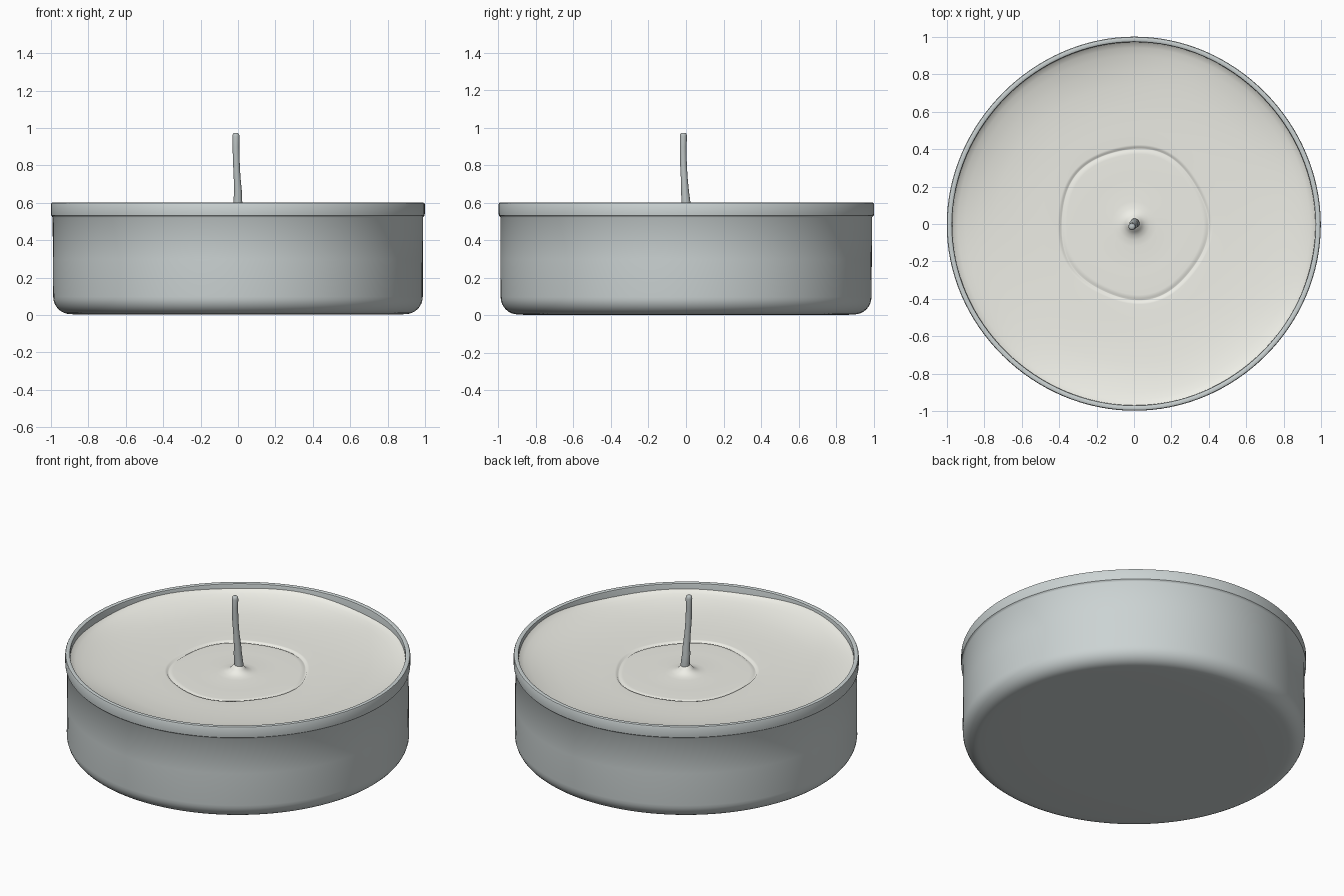
import bpy, bmesh, math
from mathutils import Vector

if "Cube" in bpy.data.objects:
    bpy.data.objects.remove(bpy.data.objects["Cube"])

SEG = 128


def material(name, rgb):
    m = bpy.data.materials.new(name)
    m.diffuse_color = (*rgb, 1)
    m.use_nodes = True
    m.node_tree.nodes["Principled BSDF"].inputs["Base Color"].default_value = m.diffuse_color
    return m


def finish(name, bm, mat, angle):
    bmesh.ops.recalc_face_normals(bm, faces=bm.faces)
    mesh = bpy.data.meshes.new(name)
    bm.to_mesh(mesh)
    bm.free()
    ob = bpy.data.objects.new(name, mesh)
    bpy.context.collection.objects.link(ob)
    mesh.materials.append(mat)
    bpy.ops.object.select_all(action='DESELECT')
    ob.select_set(True)
    bpy.context.view_layer.objects.active = ob
    bpy.ops.object.shade_smooth_by_angle(angle=math.radians(angle))
    return ob


def loft(name, rings, mat, angle=40, cap_start=True, cap_end=True):
    """Join closed rings of points, optionally capping the ends."""
    bm = bmesh.new()
    loops = [[bm.verts.new(p) for p in ring] for ring in rings]
    for a, b in zip(loops, loops[1:]):
        n = len(a)
        for i in range(n):
            j = (i + 1) % n
            bm.faces.new((a[i], a[j], b[j], b[i]))
    if cap_start:
        bm.faces.new(loops[0][::-1])
    if cap_end:
        bm.faces.new(loops[-1])
    return finish(name, bm, mat, angle)


def lathe(profile, shape):
    """Rings round z; shape(angle, r, z) bends the ideal circle by hand."""
    return [[shape(2 * math.pi * i / SEG, r, z) for i in range(SEG)]
            for r, z in profile]


def dent(a):
    return -0.003 + 0.003 * math.cos(4 * a) - 0.002 * math.sin(3 * a + 0.6)


def cup_shape(a, r, z):
    r2 = r * (1 + dent(a) * min(1, z / 0.5))
    return (r2 * math.cos(a), r2 * math.sin(a), z)


def wax_shape(a, r, z):
    edge = max(0, (r - 0.7) / 0.27)
    pool = math.exp(-((r - 0.4) / 0.1) ** 2)
    r2 = r * (1 + dent(a) * edge)
    r2 += pool * (0.006 * math.cos(2 * a + 2.8) + 0.007 * math.cos(5 * a + 0.4))
    z2 = z + edge ** 2 * (0.008 * math.sin(3 * a + 1) + 0.006 * math.cos(7 * a))
    return (r2 * math.cos(a), r2 * math.sin(a), z2)


tin = material("tin", (0.60, 0.65, 0.65))
wax = material("wax", (0.86, 0.86, 0.80))
wick_mat = material("wick_grey", (0.50, 0.54, 0.54))

# Metal cup: flat base, rounded bottom edge, rim band, thin inner wall
corner = [(0.895 + 0.093 * math.sin(t), 0.098 - 0.093 * math.cos(t))
          for t in (math.pi / 2 * k / 8 for k in range(9))]
cup_profile = [(0.5, 0.002), (0.84, 0.002)] + corner + [
    (0.989, 0.3), (0.990, 0.522), (0.993, 0.527), (0.999, 0.533),
    (1.0, 0.545), (1.0, 0.592), (0.997, 0.599), (0.992, 0.601),
    (0.978, 0.601), (0.973, 0.598), (0.971, 0.59), (0.970, 0.45)]
loft("cup", lathe(cup_profile, cup_shape), tin, 40, True, False)

# Wax: climbs the wall, dips to a melted pool, climbs the wick
wax_profile = [(0.972, 0.568), (0.962, 0.559), (0.94, 0.549), (0.90, 0.537),
               (0.83, 0.522), (0.74, 0.510), (0.62, 0.501), (0.5, 0.496),
               (0.42, 0.494), (0.408, 0.493), (0.401, 0.484), (0.396, 0.484),
               (0.388, 0.489), (0.37, 0.490), (0.25, 0.489), (0.12, 0.490),
               (0.085, 0.493), (0.06, 0.501), (0.042, 0.514), (0.03, 0.53),
               (0.02, 0.536)]
loft("wax", lathe(wax_profile, wax_shape), wax, 60, False, True)

# Wick: thin, slightly bent, with a rounded tip
path = [(0.004, 0.004, 0.49, 0.026), (0.003, 0.003, 0.55, 0.026),
        (-0.001, 0.000, 0.60, 0.024), (0.000, -0.005, 0.66, 0.021),
        (-0.005, -0.010, 0.74, 0.018), (-0.009, -0.014, 0.82, 0.018),
        (-0.011, -0.015, 0.90, 0.018), (-0.011, -0.014, 0.955, 0.019),
        (-0.011, -0.014, 0.967, 0.017), (-0.011, -0.014, 0.973, 0.011)]
wick_rings = [[Vector((x + r * math.cos(t), y + r * math.sin(t), z))
               for t in (2 * math.pi * k / 20 for k in range(20))]
              for x, y, z, r in path]
loft("wick", wick_rings, wick_mat, 60)
